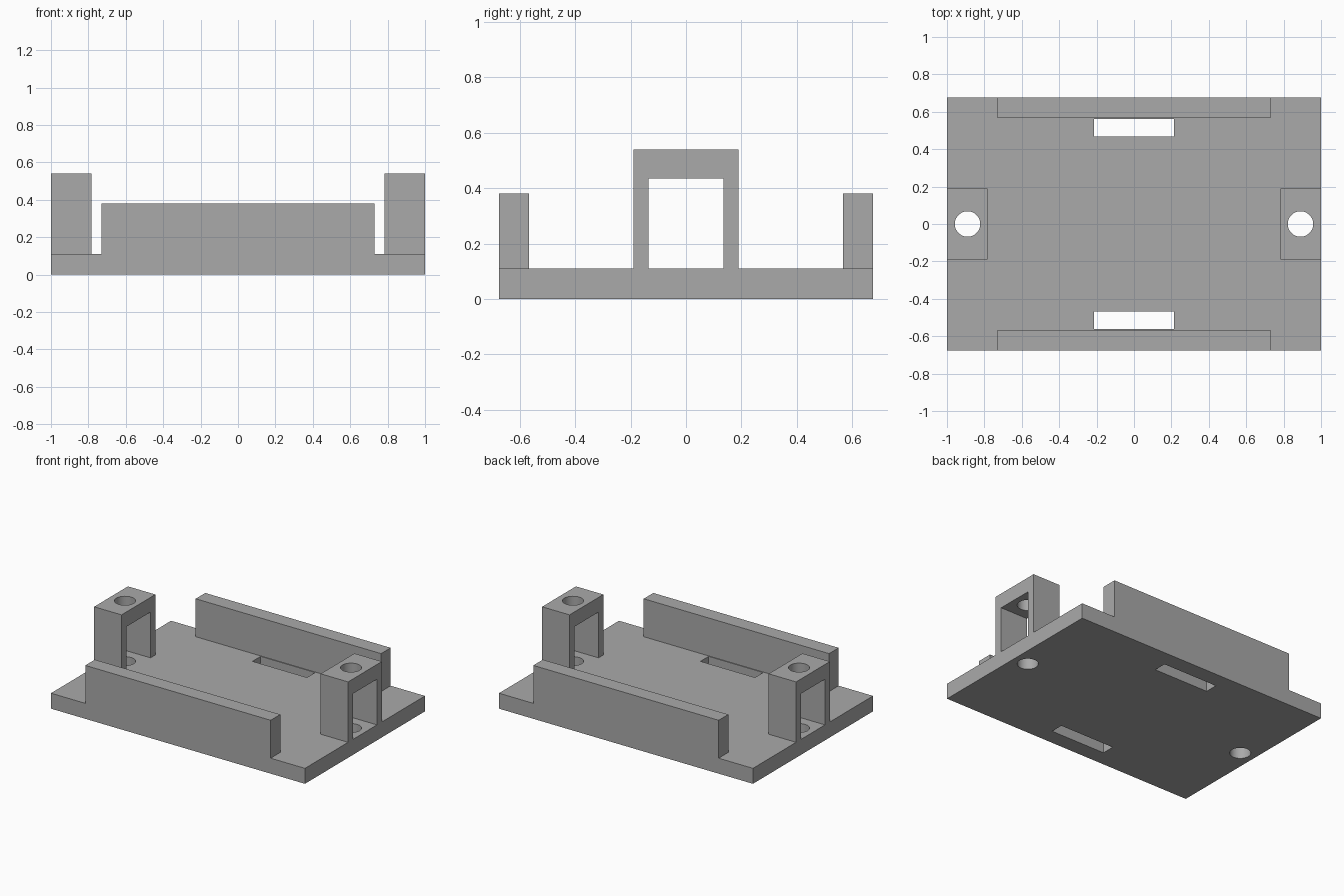
import bpy
import bmesh
from mathutils import Matrix, Vector

old = bpy.data.objects.get("Cube")
if old:
    bpy.data.objects.remove(old, do_unlink=True)

grey = bpy.data.materials.new("mid grey")
grey.use_nodes = True
colour = (0.4, 0.4, 0.4, 1)
grey.diffuse_color = colour
grey.node_tree.nodes["Principled BSDF"].inputs["Base Color"].default_value = colour

BASE_TOP, HOLE_X, HOLE_R = 0.11, 0.89, 0.068


def make_object(name, bm):
    bmesh.ops.recalc_face_normals(bm, faces=bm.faces)
    mesh = bpy.data.meshes.new(name)
    bm.to_mesh(mesh)
    bm.free()
    mesh.materials.append(grey)
    obj = bpy.data.objects.new(name, mesh)
    bpy.context.collection.objects.link(obj)
    return obj


def box(name, low, high):
    low, high = Vector(low), Vector(high)
    bm = bmesh.new()
    matrix = Matrix.Translation((low + high) / 2) @ Matrix.Diagonal((*(high - low), 1))
    bmesh.ops.create_cube(bm, size=1, matrix=matrix)
    return make_object(name, bm)


def drill(x):
    bm = bmesh.new()
    bmesh.ops.create_cone(bm, cap_ends=True, segments=48, radius1=HOLE_R, radius2=HOLE_R,
                          depth=2, matrix=Matrix.Translation((x, 0, 0)))
    return make_object("hole_cutter", bm)


def cut(obj, cutters):
    """Subtract the cutters, apply the result, and remove them."""
    bpy.context.view_layer.objects.active = obj
    for cutter in cutters:
        mod = obj.modifiers.new("cut", "BOOLEAN")
        mod.operation, mod.solver, mod.object = "DIFFERENCE", "EXACT", cutter
        bpy.ops.object.modifier_apply(modifier=mod.name)
        bpy.data.objects.remove(cutter, do_unlink=True)
    bpy.ops.object.select_all(action="DESELECT")
    obj.select_set(True)
    bpy.ops.object.shade_smooth_by_angle()


# Base plate with two screw holes and two strap slots
base = box("base_plate", (-1, -0.675, 0), (1, 0.675, BASE_TOP))
slots = [box("slot_cutter", (-0.215, y - 0.046, -1), (0.215, y + 0.046, 1))
         for y in (-0.515, 0.515)]
cut(base, slots + [drill(-HOLE_X), drill(HOLE_X)])

# Long walls along the front and back edges
for name, y in (("front_wall", -0.621), ("back_wall", 0.621)):
    box(name, (-0.73, y - 0.054, BASE_TOP), (0.73, y + 0.054, 0.38))

# Bridge-shaped screw posts, open along x, with a hole through the top bar
outline = [(0.19, BASE_TOP), (0.19, 0.54), (-0.19, 0.54), (-0.19, BASE_TOP),
           (-0.135, BASE_TOP), (-0.135, 0.435), (0.135, 0.435), (0.135, BASE_TOP)]
for name, side in (("left_bridge", 1), ("right_bridge", -1)):
    bm = bmesh.new()
    face = bm.faces.new([bm.verts.new((side, y, z)) for y, z in outline])
    new = bmesh.ops.extrude_face_region(bm, geom=[face])["geom"]
    bmesh.ops.translate(bm, vec=(-0.216 * side, 0, 0),
                        verts=[v for v in new if isinstance(v, bmesh.types.BMVert)])
    cut(make_object(name, bm), [drill(HOLE_X * side)])
